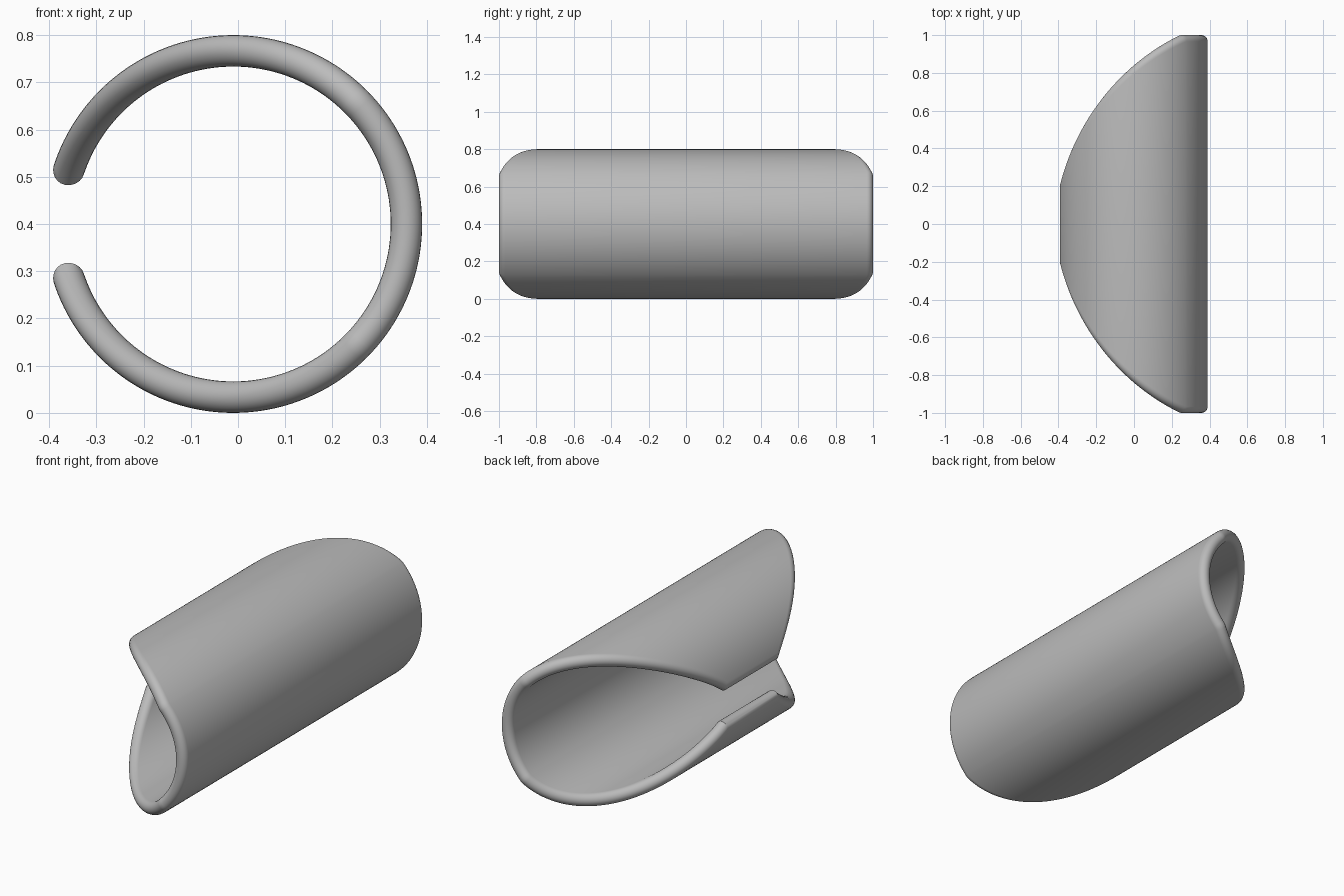
import bpy, bmesh, math
from mathutils import Vector

cube = bpy.data.objects.get("Cube")
if cube:
    bpy.data.objects.remove(cube, do_unlink=True)

# Dimensions of the split sleeve
HALF = 0.0333            # half the wall thickness, also the rim radius
MID = 0.4 - HALF         # radius of the middle of the wall
AXIS_X, AXIS_Z = -0.01, 0.4
STRAIGHT_X = 0.25        # beyond this the ends are cut square
CUT_X, CUT_R = 0.7146, 1.103   # circle that trims the ends
RIM_STEPS = 12


def half_length(angle):
    x = AXIS_X + MID * math.cos(angle)
    if x >= STRAIGHT_X - 1e-6:
        return 1.0
    return math.sqrt(CUT_R ** 2 - (x - CUT_X) ** 2)


def spread(a, b, n):
    return [a + (b - a) * i / n for i in range(n)]


# Unrolled outline: distance around the wall, distance along the axis
end = math.radians(161.7) + HALF / MID
bend = math.acos((STRAIGHT_X - AXIS_X) / MID)
angles = spread(-end, -bend, 56) + spread(-bend, bend, 40) + spread(bend, end, 56) + [end]
back = [Vector((a * MID, half_length(a))) for a in angles]
outline = back + [Vector((p.x, -p.y)) for p in reversed(back)]
count = len(outline)


def miter(i):
    p = outline[i]
    d1 = (p - outline[i - 1]).normalized()
    d2 = (outline[(i + 1) % count] - p).normalized()
    n1, n2 = Vector((-d1.y, d1.x)), Vector((-d2.y, d2.x))
    return (n1 + n2) / (1 + n1.dot(n2))


def wrap(flat, radius):
    a = flat.x / MID
    return (AXIS_X + radius * math.cos(a), flat.y, AXIS_Z + radius * math.sin(a))


# Rounded rim swept around the outline
bm = bmesh.new()
rings = []
for i, p in enumerate(outline):
    m = miter(i)
    ring = []
    for k in range(RIM_STEPS + 1):
        phi = math.pi * (k / RIM_STEPS - 0.5)
        flat = p - m * HALF * (1 - math.cos(phi))
        ring.append(bm.verts.new(wrap(flat, MID + HALF * math.sin(phi))))
    rings.append(ring)
for i in range(count):
    a, b = rings[i], rings[(i + 1) % count]
    for k in range(RIM_STEPS):
        bm.faces.new((a[k], b[k], b[k + 1], a[k + 1]))

# Inner and outer walls
for i in range(len(back) - 1):
    j = count - 1 - i
    for side in (0, RIM_STEPS):
        bm.faces.new((rings[i][side], rings[i + 1][side], rings[j - 1][side], rings[j][side]))
bmesh.ops.recalc_face_normals(bm, faces=bm.faces[:])

mesh = bpy.data.meshes.new("split_sleeve")
bm.to_mesh(mesh)
bm.free()
sleeve = bpy.data.objects.new("split_sleeve", mesh)
bpy.context.collection.objects.link(sleeve)

# Plain grey material
grey = bpy.data.materials.new("plain_grey")
grey.use_nodes = True
color = (0.5, 0.5, 0.5, 1)
grey.diffuse_color = color
grey.node_tree.nodes["Principled BSDF"].inputs["Base Color"].default_value = color
mesh.materials.append(grey)

bpy.ops.object.select_all(action='DESELECT')
sleeve.select_set(True)
bpy.context.view_layer.objects.active = sleeve
bpy.ops.object.shade_smooth_by_angle(angle=math.radians(30))
